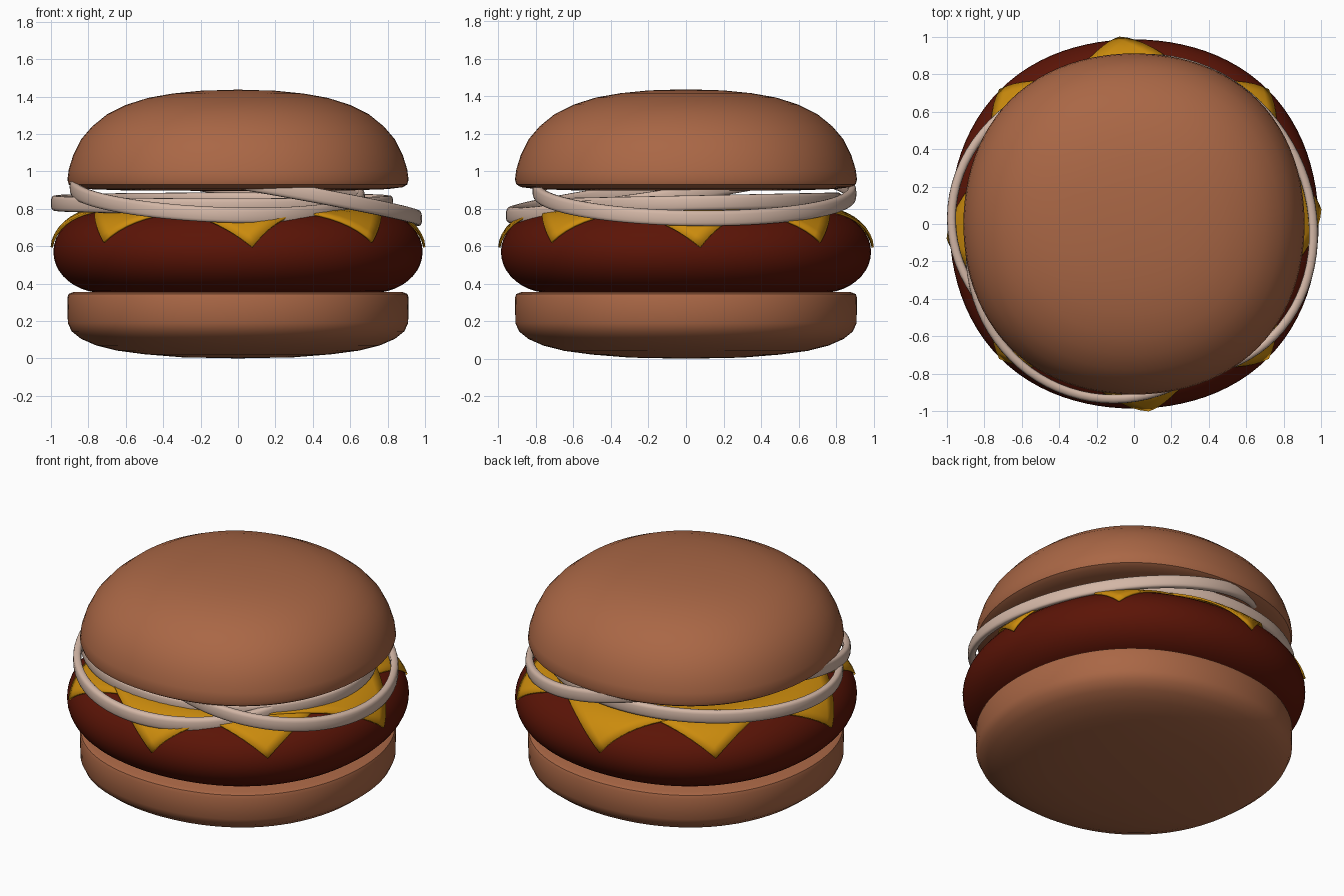
import bpy, bmesh, math
from mathutils import Vector

if "Cube" in bpy.data.objects:
    bpy.data.objects.remove(bpy.data.objects["Cube"])


def material(name, rgb):
    m = bpy.data.materials.new(name)
    m.diffuse_color = (*rgb, 1)
    m.use_nodes = True
    m.node_tree.nodes["Principled BSDF"].inputs["Base Color"].default_value = m.diffuse_color
    return m


BUN = material("bun_brown", (0.4, 0.135, 0.06))
MEAT = material("meat_brown", (0.105, 0.007, 0.002))
CHEESE = material("cheese_yellow", (0.6, 0.26, 0.004))
ONION = material("onion_white", (0.65, 0.47, 0.38))


def finish(bm, name, mat, angle=40):
    bmesh.ops.recalc_face_normals(bm, faces=bm.faces)
    me = bpy.data.meshes.new(name)
    bm.to_mesh(me)
    bm.free()
    ob = bpy.data.objects.new(name, me)
    bpy.context.collection.objects.link(ob)
    me.materials.append(mat)
    bpy.ops.object.select_all(action='DESELECT')
    ob.select_set(True)
    bpy.context.view_layer.objects.active = ob
    bpy.ops.object.shade_smooth_by_angle(angle=math.radians(angle))
    return ob


def bulge(a):
    # The round parts are slightly squarish: a little wider on the diagonals
    return 1 + 0.0135 * (1 - math.cos(4 * a))


def lathe(name, profile, mat, steps=96):
    bm = bmesh.new()
    verts = [bm.verts.new((r, 0, z)) for r, z in profile]
    edges = [bm.edges.new(p) for p in zip(verts, verts[1:])]
    bmesh.ops.spin(bm, geom=verts + edges, axis=(0, 0, 1), cent=(0, 0, 0),
                   angle=math.tau, steps=steps)
    bmesh.ops.remove_doubles(bm, verts=bm.verts, dist=1e-4)
    for v in bm.verts:
        f = bulge(math.atan2(v.co.y, v.co.x))
        v.co.x *= f
        v.co.y *= f
    return finish(bm, name, mat)


# Buns
lathe("bottom_bun", [(0, 0), (0.3, 0.006), (0.5, 0.022), (0.65, 0.042), (0.76, 0.07),
                     (0.84, 0.105), (0.89, 0.145), (0.91, 0.19), (0.912, 0.325),
                     (0.905, 0.345), (0.88, 0.355), (0, 0.355)], BUN)
lathe("top_bun", [(0, 0.895), (0.6, 0.898), (0.8, 0.905), (0.88, 0.915), (0.905, 0.93),
                  (0.912, 0.955), (0.905, 1.01), (0.88, 1.09), (0.84, 1.17), (0.78, 1.24),
                  (0.7, 1.305), (0.6, 1.355), (0.48, 1.393), (0.35, 1.416),
                  (0.2, 1.431), (0, 1.437)], BUN)

# Patty: flat disc with an elliptical rim
FLAT, RIM, HALF, MID = 0.72, 0.267, 0.22, 0.57
rim = [(FLAT + RIM * math.cos(t), MID + HALF * math.sin(t))
       for t in (math.pi * (i / 20 - 0.5) for i in range(21))]
lathe("patty", [(0, MID - HALF)] + rim + [(0, MID + HALF)], MEAT)


# Cheese slices: squares draped over the patty rim, corner tips twisted a little
def cheese(name, half_diagonal, turn, twist, lift):
    bm = bmesh.new()
    bmesh.ops.create_grid(bm, x_segments=28, y_segments=28, size=half_diagonal / math.sqrt(2))
    for v in bm.verts:
        s = v.co.length
        t = max(0, s - FLAT) / 0.245
        a = math.atan2(v.co.y, v.co.x) + math.radians(45 + turn + twist * t)
        r = (min(s, FLAT) + (RIM + lift) * math.sin(t)) * bulge(a)
        v.co = Vector((r * math.cos(a), r * math.sin(a), MID + (HALF + lift) * math.cos(t)))
    ob = finish(bm, name, CHEESE)
    mod = ob.modifiers.new("thickness", 'SOLIDIFY')
    mod.thickness = 0.012
    mod.offset = 0


cheese("lower_cheese", 1.05, 45, 0, 0.007)
cheese("upper_cheese", 1.08, 0, 3, 0.013)


def rounded(c):
    return math.copysign(abs(c) ** 0.65, c)


# Onion rings: oval tilted hoops; slopes give the rise along x and y
def onion(name, centre, long, short, turn, slope_x, slope_y, width=0.024, height=0.041):
    bm = bmesh.new()
    turn = math.radians(turn)
    rows = []
    for i in range(80):
        a = math.tau * i / 80
        row = []
        for j in range(16):
            b = math.tau * j / 16
            inset = width * (rounded(math.cos(b)) - 1)
            u, w = (long + inset) * math.cos(a), (short + inset) * math.sin(a)
            x = u * math.cos(turn) - w * math.sin(turn)
            y = u * math.sin(turn) + w * math.cos(turn)
            z = height * rounded(math.sin(b)) + slope_x * x + slope_y * y
            row.append(bm.verts.new(Vector(centre) + Vector((x, y, z))))
        rows.append(row)
    for i in range(80):
        for j in range(16):
            p, q, k = rows[i], rows[(i + 1) % 80], (j + 1) % 16
            bm.faces.new((p[j], q[j], q[k], p[k]))
    finish(bm, name, ONION, 60)


onion("onion_ring_left", (-0.085, 0.03, 0.83), 0.915, 0.8, 0, 0, 0.02)
onion("onion_ring_right", (0.175, 0.045, 0.89), 0.89, 0.78, -60, -0.18, -0.03)
onion("onion_ring_front", (-0.11, -0.16, 0.885), 0.79, 0.8, 0, -0.04, 0.15)
